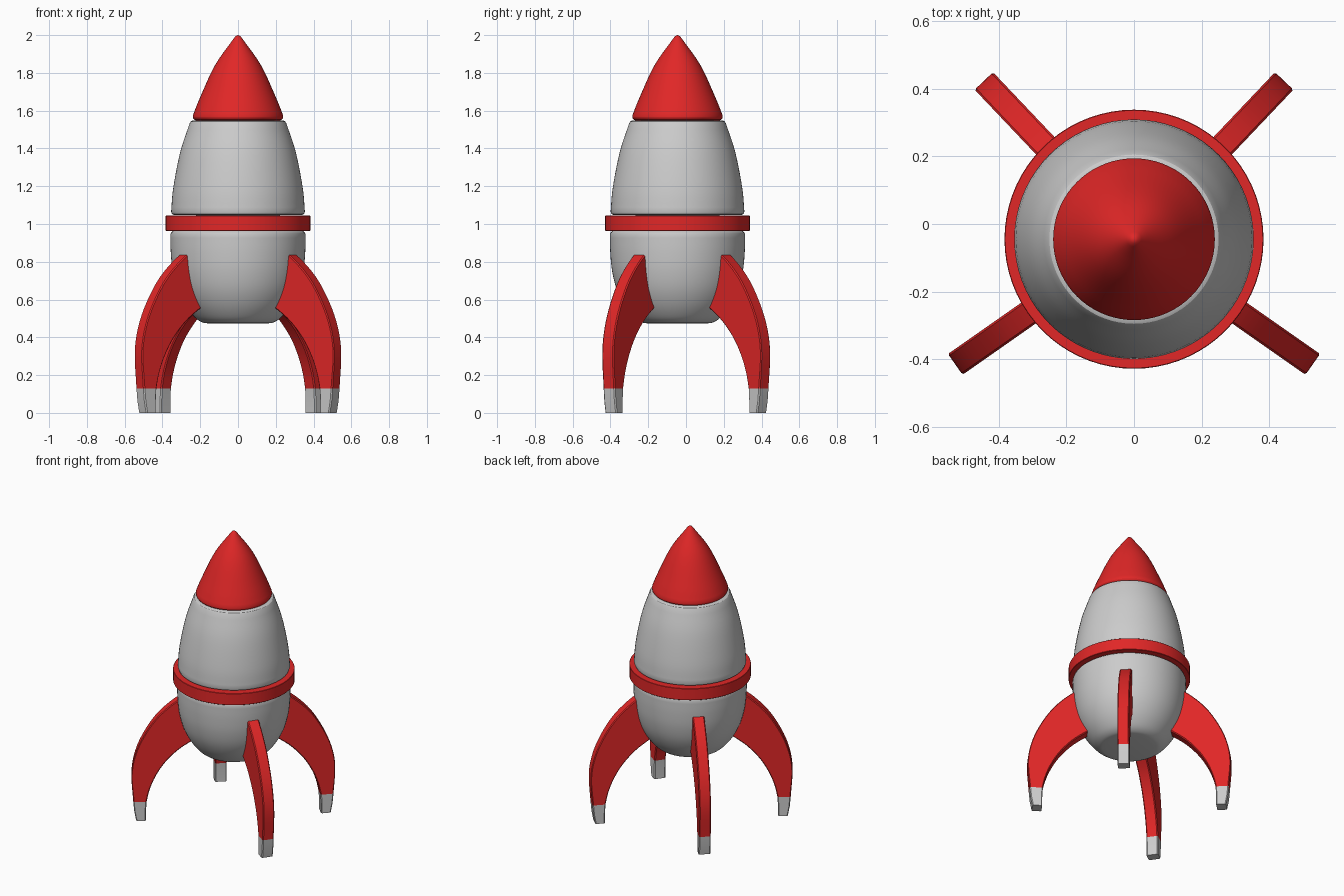
import bpy, bmesh, math
from mathutils import Vector, Matrix

if "Cube" in bpy.data.objects:
    bpy.data.objects.remove(bpy.data.objects["Cube"])

AXIS_Y = -0.045
red = bpy.data.materials.new("red")
red.diffuse_color = (0.75, 0.02, 0.02, 1)
red.use_nodes = True
red.node_tree.nodes["Principled BSDF"].inputs["Base Color"].default_value = red.diffuse_color


def smooth_path(pts, n=5):
    """Catmull-Rom curve through 2D points."""
    p = [Vector(q) for q in pts]
    p = [2 * p[0] - p[1]] + p + [2 * p[-1] - p[-2]]
    out = []
    for a, b, c, d in zip(p, p[1:], p[2:], p[3:]):
        for i in range(n):
            t = i / n
            out.append(0.5 * (2 * b + (c - a) * t + (2 * a - 5 * b + 4 * c - d) * t * t
                              + (3 * b - a - 3 * c + d) * t ** 3))
    return out + [p[-2]]


def finish(bm, name, mat=None, angle=30):
    bmesh.ops.recalc_face_normals(bm, faces=bm.faces)
    me = bpy.data.meshes.new(name)
    bm.to_mesh(me)
    bm.free()
    ob = bpy.data.objects.new(name, me)
    bpy.context.collection.objects.link(ob)
    if mat:
        me.materials.append(mat)
    bpy.ops.object.select_all(action='DESELECT')
    ob.select_set(True)
    bpy.context.view_layer.objects.active = ob
    bpy.ops.object.shade_smooth_by_angle(angle=math.radians(angle))
    return ob


def turned(name, profile, mat=None, steps=72):
    """Revolve an (r, z) profile that starts and ends on the axis."""
    bm = bmesh.new()
    vs = [bm.verts.new((r, 0, z)) for r, z in profile]
    es = [bm.edges.new(e) for e in zip(vs, vs[1:])]
    bmesh.ops.spin(bm, geom=vs + es, cent=(0, 0, 0), axis=(0, 0, 1),
                   angle=math.tau, steps=steps, use_duplicate=False)
    bmesh.ops.remove_doubles(bm, verts=bm.verts, dist=0.0003)
    bmesh.ops.translate(bm, verts=bm.verts, vec=(0, AXIS_Y, 0))
    return finish(bm, name, mat)


def blade(name, outer, inner, angle, mat=None, width=0.075, c=0.006):
    """Loft chamfered box sections between outer and inner (r, z) curves."""
    bm = bmesh.new()
    h = width / 2
    rings = []
    for o, i in zip(outer, inner):
        o, i = Vector(o), Vector(i)
        d = (o - i).normalized() * c
        ring = []
        for p, y in ((o, h - c), (o - d, h), (i + d, h), (i, h - c),
                     (i, c - h), (i + d, -h), (o - d, -h), (o, c - h)):
            ring.append(bm.verts.new((p.x, y, p.y)))
        rings.append(ring)
    for a, b in zip(rings, rings[1:]):
        for k in range(8):
            bm.faces.new((a[k], a[(k + 1) % 8], b[(k + 1) % 8], b[k]))
    bm.faces.new(rings[0])
    bm.faces.new(rings[-1])
    bmesh.ops.transform(bm, verts=bm.verts, matrix=Matrix.Translation((0, AXIS_Y, 0))
                        @ Matrix.Rotation(math.radians(angle), 4, 'Z'))
    return finish(bm, name, mat)


# Nose cone
nose = smooth_path([(0.239, 1.575), (0.203, 1.665), (0.122, 1.84), (0.022, 1.983)])
turned("nose_cone", [(0, 1.545), (0.222, 1.548), (0.233, 1.553), (0.239, 1.563)]
       + [tuple(p) for p in nose] + [(0.012, 1.995), (0, 2.0)], red)

# Upper hull
upper = smooth_path([(0.354, 1.065), (0.343, 1.19), (0.306, 1.38), (0.256, 1.533)])
turned("upper_hull", [(0, 1.045), (0.338, 1.047), (0.35, 1.053)]
       + [tuple(p) for p in upper] + [(0.25, 1.543), (0.238, 1.549), (0, 1.549)])

# Waist ring
turned("waist_ring", [(0, 0.964), (0.381, 0.964), (0.383, 0.966), (0.383, 1.043),
                      (0.381, 1.045), (0, 1.045)], red)

# Lower hull with rounded bottom
lower = smooth_path([(0.15, 0.473), (0.19, 0.48), (0.232, 0.509), (0.282, 0.573), (0.322, 0.655),
                     (0.346, 0.75), (0.356, 0.85), (0.358, 0.945)])
turned("lower_hull", [(0, 0.472)] + [tuple(p) for p in lower]
       + [(0.354, 0.955), (0.345, 0.962), (0, 0.964)])

# Four curved legs with grey feet
leg_outer = smooth_path([(0.30, 0.845), (0.36, 0.832), (0.477, 0.725), (0.562, 0.598),
                         (0.62, 0.464), (0.645, 0.32), (0.634, 0.13)])
leg_inner = smooth_path([(0.22, 0.58), (0.275, 0.547), (0.36, 0.483), (0.44, 0.395),
                         (0.497, 0.30), (0.532, 0.21), (0.55, 0.13)])
foot_outer = [(0.634, 0.13), (0.628, 0.065), (0.616, 0)]
foot_inner = [(0.55, 0.13), (0.554, 0.065), (0.554, 0)]
for label, ang in (("front_right", -35), ("back_right", 46.5),
                   ("back_left", 133.5), ("front_left", 215)):
    blade(label + "_leg", leg_outer, leg_inner, ang, red)
    blade(label + "_foot", foot_outer, foot_inner, ang)
